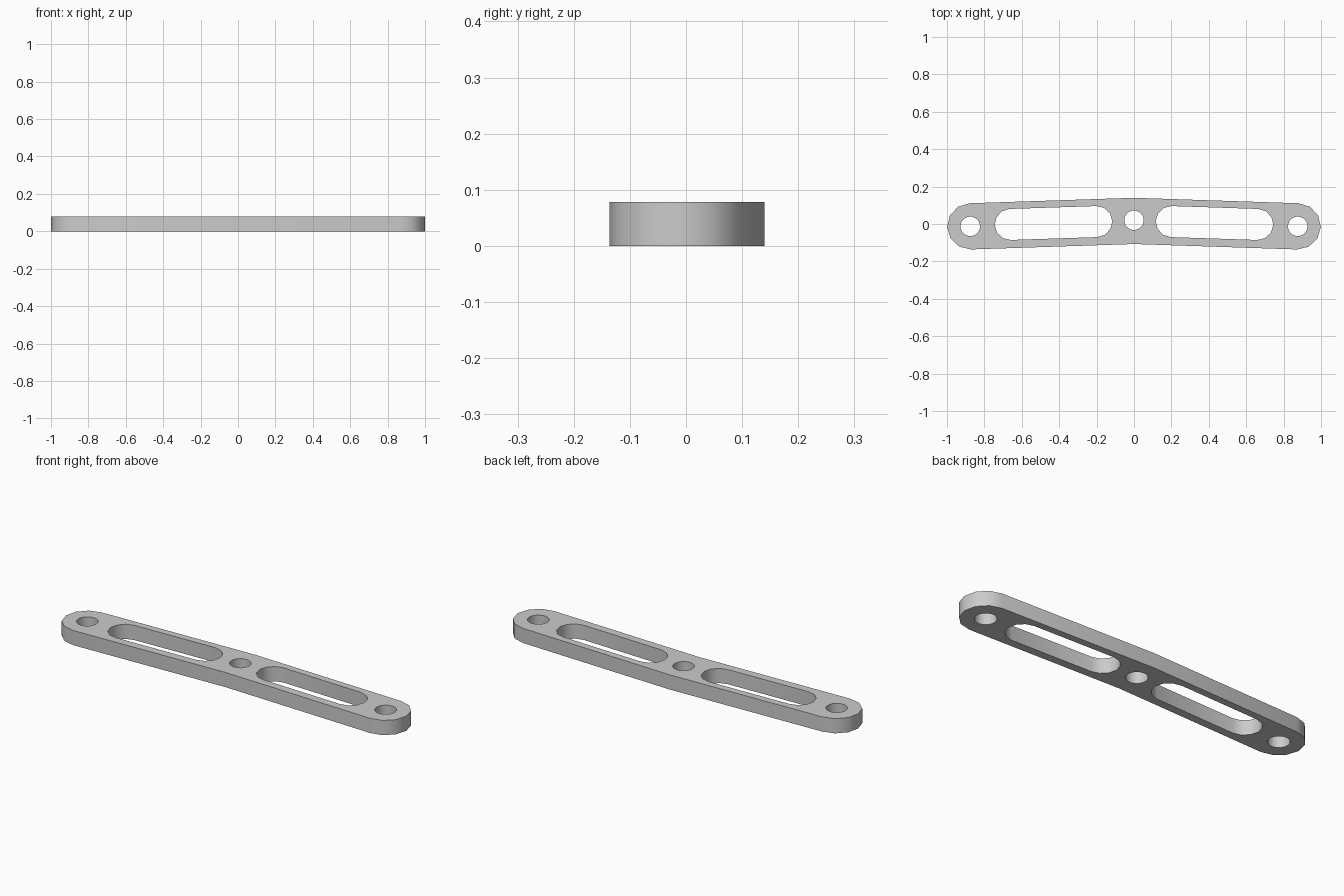
import bpy, bmesh
from math import sin, cos, pi, radians
from mathutils import Vector

if "Cube" in bpy.data.objects:
    bpy.data.objects.remove(bpy.data.objects["Cube"])

THICK = 0.078
TILT = radians(-1.9)          # each arm droops slightly from the middle
PIVOT = Vector((0, 0.0165))


def arc(cx, cy, r, a0, a1, n):
    return [Vector((cx + r * cos(a0 + (a1 - a0) * i / n),
                    cy + r * sin(a0 + (a1 - a0) * i / n))) for i in range(n + 1)]


def on_arm(points):
    """Place points given along the arm axis onto the tilted right arm."""
    c, s = cos(TILT), sin(TILT)
    return [PIVOT + Vector((p.x * c - p.y * s, p.x * s + p.y * c)) for p in points]


def mirror(points):
    return [Vector((-p.x, p.y)) for p in reversed(points)]


# Outline: rounded arm ends meeting at a shallow bend in the middle
R = 0.1235
end = on_arm(arc(0.876, 0, R, -pi / 2, pi / 2, 6))
outline = ([PIVOT - Vector((0, R))] + end + [PIVOT + Vector((0, R))] + mirror(end))

# Long slots and pin holes
slot = on_arm(arc(0.662, 0.003, 0.083, -pi / 2, pi / 2, 6)
              + arc(0.199, 0.003, 0.083, pi / 2, 3 * pi / 2, 6))
pin = on_arm(arc(0.876, 0, 0.052, 0, 2 * pi, 32)[:-1])
centre = arc(0, 0.02, 0.052, 0, 2 * pi, 32)[:-1]
loops = [outline, slot, mirror(slot), pin, mirror(pin), centre]

# Fill the plate profile and extrude it
bm = bmesh.new()
for loop in loops:
    verts = [bm.verts.new((p.x, p.y, 0)) for p in loop]
    for a, b in zip(verts, verts[1:] + verts[:1]):
        bm.edges.new((a, b))
bmesh.ops.triangle_fill(bm, edges=bm.edges[:], use_beauty=True, normal=(0, 0, 1))
top = bmesh.ops.extrude_face_region(bm, geom=bm.faces[:])["geom"]
bmesh.ops.translate(bm, vec=(0, 0, THICK),
                    verts=[g for g in top if isinstance(g, bmesh.types.BMVert)])
bmesh.ops.recalc_face_normals(bm, faces=bm.faces[:])
mesh = bpy.data.meshes.new("link_bar")
bm.to_mesh(mesh)
bm.free()

link_bar = bpy.data.objects.new("link_bar", mesh)
bpy.context.collection.objects.link(link_bar)

grey = bpy.data.materials.new("plain grey")
grey.use_nodes = True
colour = (0.6, 0.6, 0.6, 1)
grey.diffuse_color = colour
grey.node_tree.nodes["Principled BSDF"].inputs["Base Color"].default_value = colour
mesh.materials.append(grey)

# Smooth walls, crisp rims
bpy.ops.object.select_all(action='DESELECT')
link_bar.select_set(True)
bpy.context.view_layer.objects.active = link_bar
bpy.ops.object.shade_smooth_by_angle(angle=radians(40))
